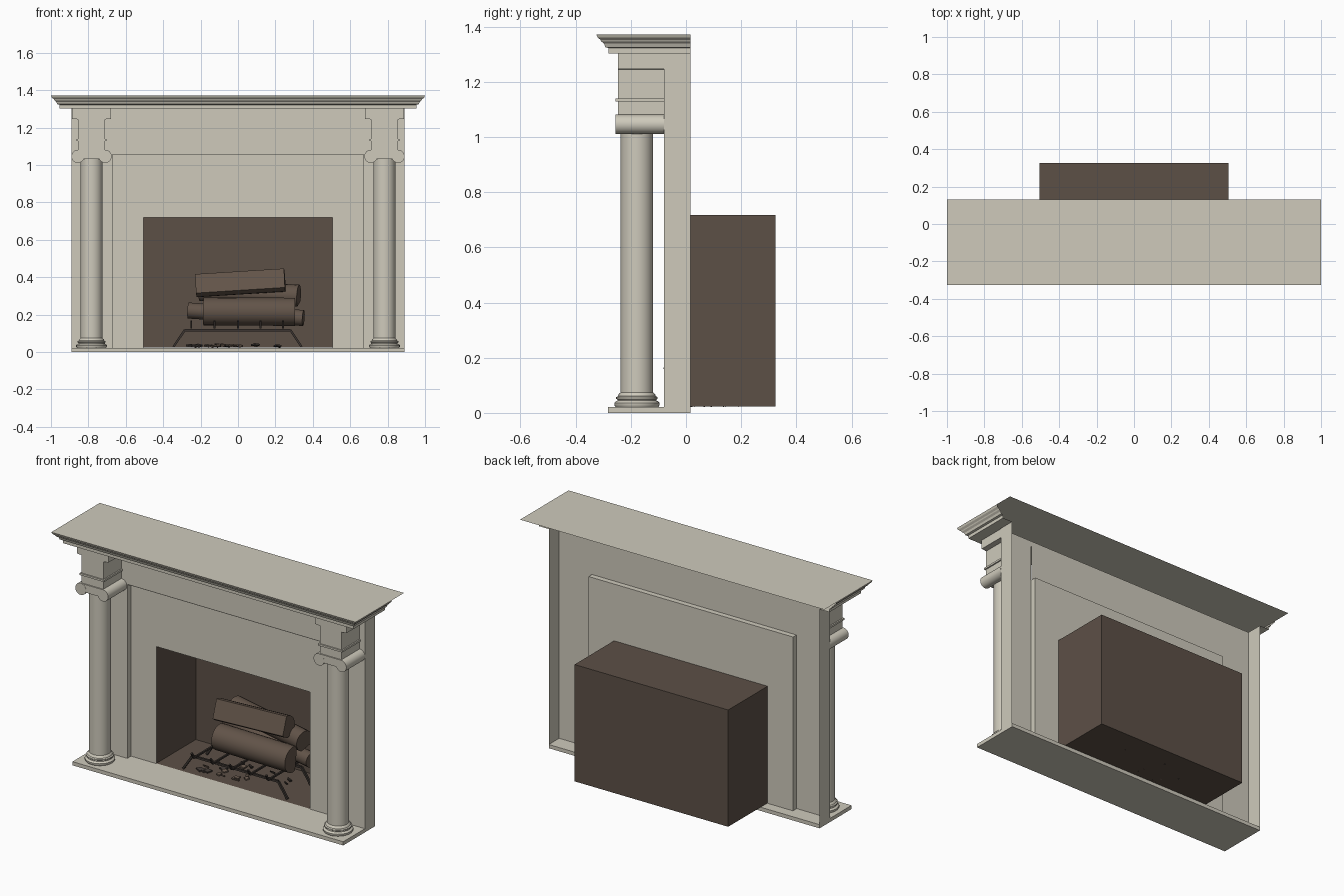
import bpy, bmesh, math, random
from mathutils import Vector

if "Cube" in bpy.data.objects:
    bpy.data.objects.remove(bpy.data.objects["Cube"])
random.seed(4)

def material(name, r, g, b):
    m = bpy.data.materials.new(name)
    m.diffuse_color = (r, g, b, 1)
    m.use_nodes = True
    m.node_tree.nodes["Principled BSDF"].inputs["Base Color"].default_value = m.diffuse_color
    return m

CREAM = material("cream_stone", .62, .59, .50)
BRICK = material("firebox_brown", .108, .080, .062)
WOOD = material("log_brown", .122, .088, .066)
IRON = material("dark_iron", .045, .036, .031)

def make(name, verts, faces, mat, smooth=None, fix=False):
    me = bpy.data.meshes.new(name)
    me.from_pydata([tuple(v) for v in verts], [], faces)
    if fix:
        bm = bmesh.new()
        bm.from_mesh(me)
        bmesh.ops.recalc_face_normals(bm, faces=bm.faces)
        bm.to_mesh(me)
        bm.free()
    me.materials.append(mat)
    if smooth:
        me.polygons.foreach_set("use_smooth", [True] * len(me.polygons))
        me.set_sharp_from_angle(angle=math.radians(smooth))
    ob = bpy.data.objects.new(name, me)
    bpy.context.collection.objects.link(ob)
    return ob

def sheet(name, quads, mat):
    """Single-sided quads given as lists of four corners."""
    verts = [p for q in quads for p in q]
    return make(name, verts, [tuple(range(i, i + 4)) for i in range(0, len(verts), 4)], mat)

def front(x0, x1, z0, z1, y):
    return [(x0, y, z0), (x1, y, z0), (x1, y, z1), (x0, y, z1)]

def side(x, y0, y1, z0, z1):
    return [(x, y0, z0), (x, y1, z0), (x, y1, z1), (x, y0, z1)]

def level(x0, x1, y0, y1, z):
    return [(x0, y0, z), (x1, y0, z), (x1, y1, z), (x0, y1, z)]

def prism(name, loop_a, loop_b, mat, smooth=None):
    n = len(loop_a)
    faces = [(i, (i + 1) % n, (i + 1) % n + n, i + n) for i in range(n)]
    faces += [tuple(range(n))[::-1], tuple(range(n, 2 * n))]
    return make(name, list(loop_a) + list(loop_b), faces, mat, smooth, True)

def box(name, x0, x1, y0, y1, z0, z1, mat):
    return prism(name, level(x0, x1, y0, y1, z0), level(x0, x1, y0, y1, z1), mat)

def extrude_y(name, pts, y0, y1, mat, smooth=None):
    return prism(name, [(x, y0, z) for x, z in pts], [(x, y1, z) for x, z in pts], mat, smooth)

def lathe(name, cx, cy, profile, mat, n=32):
    verts = [(cx + r * math.cos(2 * math.pi * i / n), cy + r * math.sin(2 * math.pi * i / n), z)
             for r, z in profile for i in range(n)]
    faces = [(k * n + i, k * n + (i + 1) % n, (k + 1) * n + (i + 1) % n, (k + 1) * n + i)
             for k in range(len(profile) - 1) for i in range(n)]
    return make(name, verts, faces, mat, 35)

# Hearth slab
box("hearth_slab", -.89, .89, -.283, .017, 0, .022, CREAM)

# Wall shell: pilasters, lintel and end returns
WY, RY, TOP, RX, RZ = -.08, -.045, 1.302, .672, 1.055
sheet("wall_shell", [
    front(-.89, -RX, .022, TOP, WY), front(RX, .89, .022, TOP, WY),
    front(-RX, RX, 1.27, TOP, WY), front(-RX, RX, RZ, 1.27, WY + .003),
    side(.89, WY, .017, .022, TOP), side(-.89, .017, WY, .022, TOP),
    side(-RX, WY, RY, .022, RZ), side(RX, RY, WY, .022, RZ),
    level(-RX, RX, RY, WY, RZ)], CREAM)

# Recessed surround with the fire opening
FX, FZ, FB = .505, .718, .325
sheet("fire_surround", [front(-RX, -FX, .022, RZ, RY), front(FX, RX, .022, RZ, RY),
                        front(-FX, FX, FZ, RZ, RY)], CREAM)

# Open-fronted firebox
sheet("firebox", [
    front(-FX, FX, .024, FZ, FB), side(-FX, RY, FB, .024, FZ), side(FX, FB, RY, .024, FZ),
    level(-FX, FX, RY, FB, .024), level(-FX, FX, FB, RY, FZ)], BRICK)

# Cornice moulding swept round three sides, with soffit and shelf
profile = [(0, 1.302), (0, 1.322), (.012, 1.325), (.017, 1.338), (.027, 1.346),
           (.03, 1.352), (.04, 1.36), (.045, 1.372)]
def ring(o, z):
    x, y = .955 + o, -.28 - o
    return [(-x, .017, z), (-x, y, z), (x, y, z), (x, .017, z)]
rings = [[(-.89, .017, TOP), (-.89, WY, TOP), (.89, WY, TOP), (.89, .017, TOP)]]
rings += [ring(o, z) for o, z in profile]
sheet("cornice", [[a[i], a[i + 1], b[i + 1], b[i]]
                  for a, b in zip(rings, rings[1:]) for i in range(3)], CREAM)
sheet("mantel_shelf", [level(-1, 1, -.325, .13, 1.372)], CREAM)

# Columns and scrolled capitals
for s, tag in ((-1, "left"), (1, "right")):
    cx, cy = s * .783, -.178
    lathe(tag + "_column", cx, cy, [
        (.078, .022), (.082, .028), (.082, .036), (.077, .042), (.071, .044), (.071, .048),
        (.075, .051), (.075, .057), (.068, .061), (.066, .068), (.059, .074),
        (.059, 1.035)], CREAM)
    half = [(.104, 1.302), (.104, 1.247), (.072, 1.244), (.072, 1.08), (.07, 1.033)]
    pts = [(cx + x, z) for x, z in half] + [(cx - x, z) for x, z in reversed(half)]
    extrude_y(tag + "_capital", pts, -.247, WY, CREAM)
    box(tag + "_capital_band", cx - .08, cx + .08, -.255, WY, 1.128, 1.139, CREAM)
    box(tag + "_capital_cushion", cx - .07, cx + .07, -.254, WY, 1.033, 1.08, CREAM)
    for k in (-1, 1):
        arc = [(cx + k * .073 + .035 * math.cos(a * math.pi / 12),
                1.046 + .035 * math.sin(a * math.pi / 12)) for a in range(24)]
        extrude_y(tag + "_capital_scroll", arc, -.255, WY, CREAM, 35)

# Split logs: a circular segment swept between two end points
def log(name, a, b, r, a0, a1, n=14):
    a, b = Vector(a), Vector(b)
    d = (b - a).normalized()
    u = Vector((0, 0, 1)).cross(d).normalized()
    v = d.cross(u)
    loop = []
    for i in range(n + 1):
        t = math.radians(a0 + (a1 - a0) * i / n)
        loop.append((u * math.cos(t) + v * math.sin(t)) * r)
    prism(name, [a + p for p in loop], [b + p for p in loop], WOOD, 35)

log("front_log", (-.185, .09, .217), (.305, .08, .215), .075, 60, 285)
log("top_log", (-.225, .13, .355), (.25, .11, .385), .062, -140, 95)
log("rear_log", (-.2, .26, .33), (.325, .16, .30), .06, -30, 250)
log("low_log", (-.265, .282, .222), (.35, .19, .182), .043, 0, 340)

# Grate: two bent frames, cross bars with upturned tips
def rod(name, path, w=.006):
    for p, q in zip(path, path[1:]):
        p, q = Vector(p), Vector(q)
        d = (q - p).normalized()
        u = d.cross(Vector((0, 1, 0)) if abs(d.y) < .7 else Vector((1, 0, 0))).normalized() * w
        v = d.cross(u).normalized() * w
        loop = [u + v, v - u, -u - v, u - v]
        prism(name, [p + c for c in loop], [q + c for c in loop], IRON)

for y in (-.02, .2):
    rod("grate_frame", [(-.345, y, .028), (-.285, y, .117), (.28, y, .117), (.34, y, .028)])
for x in (-.25, -.125, 0, .12, .24):
    rod("grate_bar", [(x, -.078, .165), (x, -.06, .13), (x, .25, .13)], .005)

# Ember chips on the firebox floor
for i in range(22):
    x, y = random.uniform(-.26, .25), random.uniform(.0, .22)
    t, r = random.uniform(0, 3.14), random.uniform(.015, .03)
    z = random.uniform(.026, .034)
    loop = [(x + r * math.cos(t + a) * k, y + r * math.sin(t + a) * k, z + .006 * math.sin(a))
            for a, k in ((0, 1), (1.3, .5), (2.8, .9), (4.4, .45))]
    prism("ember_chip", loop, [(p[0], p[1], p[2] + .008) for p in loop], IRON if i % 2 else WOOD)
